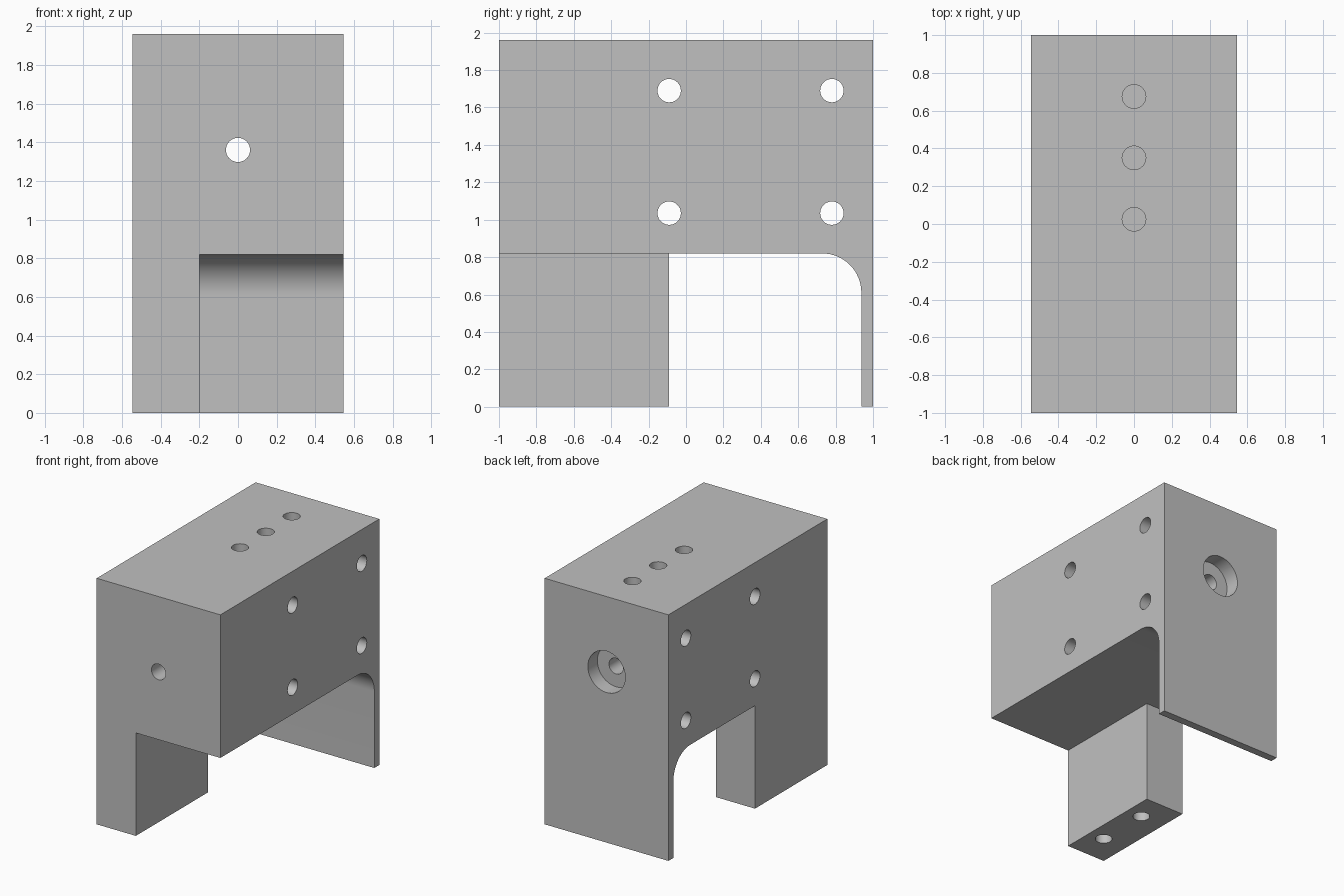
import bpy, bmesh, math
from mathutils import Matrix, Vector

if "Cube" in bpy.data.objects:
    bpy.data.objects.remove(bpy.data.objects["Cube"], do_unlink=True)

HALF_W, HEIGHT, UNDER = 0.545, 1.96, 0.82
HOLE_R, BORE_R = 0.0625, 0.165
LEG_BACK, PLATE_FRONT, FILLET = -0.09, 0.9375, 0.21

grey = bpy.data.materials.new("machined_grey")
grey.use_nodes = True
colour = (0.53, 0.53, 0.53, 1)
grey.diffuse_color = colour
grey.node_tree.nodes["Principled BSDF"].inputs["Base Color"].default_value = colour


def add_object(name, bm):
    bmesh.ops.recalc_face_normals(bm, faces=bm.faces)
    mesh = bpy.data.meshes.new(name)
    bm.to_mesh(mesh)
    bm.free()
    mesh.materials.append(grey)
    obj = bpy.data.objects.new(name, mesh)
    bpy.context.collection.objects.link(obj)
    return obj


def prism(name, profile, x0, x1):
    """Extrude a (y, z) profile along x."""
    bm = bmesh.new()
    face = bm.faces.new([bm.verts.new((x0, y, z)) for y, z in profile])
    new = bmesh.ops.extrude_face_region(bm, geom=[face])["geom"]
    verts = [v for v in new if isinstance(v, bmesh.types.BMVert)]
    bmesh.ops.translate(bm, verts=verts, vec=(x1 - x0, 0, 0))
    return add_object(name, bm)


def rect(y0, z0, y1, z1):
    return [(y0, z0), (y1, z0), (y1, z1), (y0, z1)]


def drill(start, end, radius):
    """Round cutter between two points."""
    a, b = Vector(start), Vector(end)
    turn = (b - a).to_track_quat("Z", "Y").to_matrix().to_4x4()
    bm = bmesh.new()
    bmesh.ops.create_cone(bm, cap_ends=True, segments=40, radius1=radius, radius2=radius,
                          depth=(b - a).length, matrix=Matrix.Translation((a + b) / 2) @ turn)
    return add_object("hole_cutter", bm)


# Solid block
block = prism("mounting_block", rect(-1, 0, 1, HEIGHT), -HALF_W, HALF_W)

# Channel between leg and back plate, with rounded inner corner
arc = []
for i in range(17):
    t = math.pi / 2 * i / 16
    arc.append((PLATE_FRONT - FILLET + FILLET * math.cos(t),
                UNDER - FILLET + FILLET * math.sin(t)))
channel = [(LEG_BACK, -0.2), (PLATE_FRONT, -0.2)] + arc + [(LEG_BACK, UNDER)]
cutters = [prism("channel_cutter", channel, -1, 1)]

# Notch that leaves a narrow leg on the right
cutters.append(prism("notch_cutter", rect(-1.2, -0.2, 0.2, UNDER), -0.2, 1))

# Cross holes through the sides
for y in (-0.09, 0.78):
    for z in (1.035, 1.69):
        cutters.append(drill((-1, y, z), (1, y, z), HOLE_R))

# Long hole with a counterbore in the back
cutters.append(drill((0, -1.2, 1.36), (0, 1.2, 1.36), HOLE_R))
cutters.append(drill((0, 0.88, 1.36), (0, 1.2, 1.36), BORE_R))

# Blind holes in the top
for y in (0.025, 0.35, 0.675):
    cutters.append(drill((0, y, HEIGHT - 0.4), (0, y, HEIGHT + 0.2), HOLE_R))

# Blind holes under the leg
for y in (-0.75, -0.315):
    cutters.append(drill((-0.335, y, -0.2), (-0.335, y, 0.4), HOLE_R))

for cutter in cutters:
    cutter.hide_render = True
    mod = block.modifiers.new("cut", "BOOLEAN")
    mod.operation, mod.solver, mod.object = "DIFFERENCE", "EXACT", cutter

# Bake the cuts and drop the cutters
graph = bpy.context.evaluated_depsgraph_get()
result = bpy.data.meshes.new_from_object(block.evaluated_get(graph))
block.modifiers.clear()
block.data = result
result.materials.clear()
result.materials.append(grey)
for poly in result.polygons:
    poly.material_index = 0
for cutter in cutters:
    bpy.data.objects.remove(cutter, do_unlink=True)

bpy.ops.object.select_all(action="DESELECT")
block.select_set(True)
bpy.context.view_layer.objects.active = block
bpy.ops.object.shade_smooth_by_angle(angle=math.radians(30))
